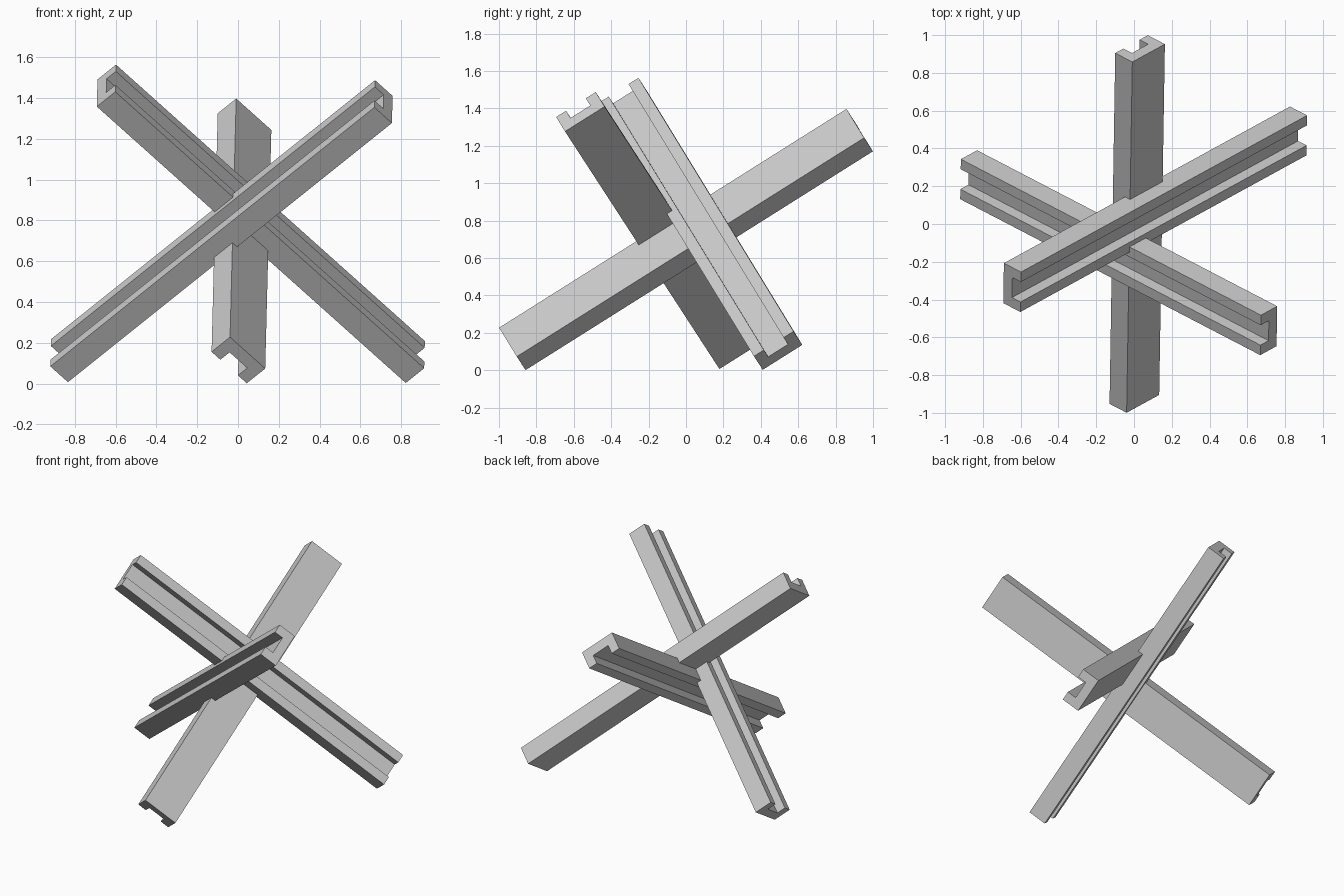
import bpy, bmesh
from mathutils import Vector, Matrix

if "Cube" in bpy.data.objects:
    bpy.data.objects.remove(bpy.data.objects["Cube"])

# Three mutually perpendicular beam directions
a = Vector((0.0137, 0.8455, 0.5325)).normalized()
b = Vector((0.724, -0.3745, 0.580))
b = (b - a * b.dot(a)).normalized()
c = a.cross(b)
if c.z < 0:
    c = -c

LENGTH, WIDTH, DEPTH, WALL = 2.195, 0.25, 0.125, 0.0625


def channel_beam(name, center, along, across, opening):
    """C-channel: U profile (across, opening) extruded along the beam."""
    w, d = WIDTH / 2, DEPTH / 2
    i, f = w - WALL, -d + WALL
    profile = [(-w, -d), (w, -d), (w, d), (i, d), (i, f), (-i, f), (-i, d), (-w, d)]
    bm = bmesh.new()
    start = Vector(center) - along * LENGTH / 2
    face = bm.faces.new([bm.verts.new(start + across * u + opening * v) for u, v in profile])
    ext = bmesh.ops.extrude_face_region(bm, geom=[face])
    bmesh.ops.translate(bm, vec=along * LENGTH,
                        verts=[g for g in ext["geom"] if isinstance(g, bmesh.types.BMVert)])
    bmesh.ops.recalc_face_normals(bm, faces=bm.faces)
    # Keep the object origin at the beam's middle
    bmesh.ops.transform(bm, matrix=Matrix.Translation(-Vector(center)), verts=bm.verts)
    mesh = bpy.data.meshes.new(name)
    bm.to_mesh(mesh)
    bm.free()
    obj = bpy.data.objects.new(name, mesh)
    obj.location = center
    bpy.context.collection.objects.link(obj)


# Crossed steel beams of the obstacle
channel_beam("lengthwise_beam", (0.017, 0.0, 0.699), a, c, -b)
channel_beam("right_rising_beam", (-0.081, -0.152, 0.747), b, a, c)
channel_beam("left_rising_beam", (0.112, 0.078, 0.783), c, a, b)
